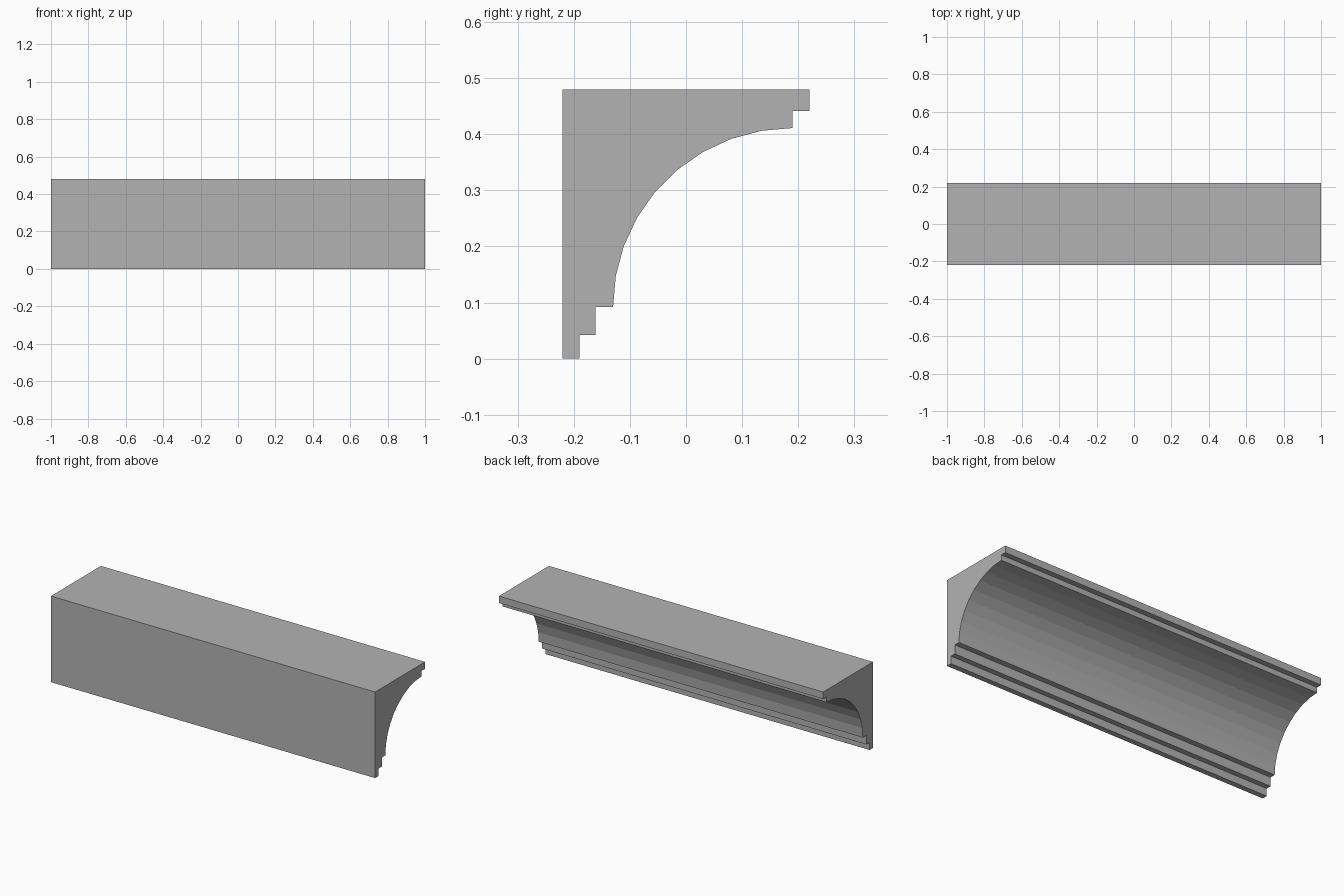
import bpy, bmesh, math

if "Cube" in bpy.data.objects:
    bpy.data.objects.remove(bpy.data.objects["Cube"])

# Cornice profile in (y, z): stepped foot, concave cove, stepped top lip
LENGTH = 2.0
foot = [(-0.22, 0), (-0.19, 0), (-0.19, 0.042), (-0.161, 0.042), (-0.161, 0.092)]
SEG = 9
cove = [(0.19 - 0.32 * math.cos(math.radians(90 * i / SEG)),
         0.092 + 0.319 * math.sin(math.radians(90 * i / SEG))) for i in range(SEG + 1)]
lip = [(0.19, 0.441), (0.22, 0.441), (0.22, 0.48), (-0.22, 0.48)]
profile = foot + cove + lip

# Extrude the profile along x
bm = bmesh.new()
end = bm.faces.new([bm.verts.new((-LENGTH / 2, y, z)) for y, z in profile])
res = bmesh.ops.extrude_face_region(bm, geom=[end], use_keep_orig=True)
moved = [g for g in res["geom"] if isinstance(g, bmesh.types.BMVert)]
bmesh.ops.translate(bm, verts=moved, vec=(LENGTH, 0, 0))
bmesh.ops.recalc_face_normals(bm, faces=bm.faces[:])

mesh = bpy.data.meshes.new("cornice_moulding")
bm.to_mesh(mesh)
bm.free()

# Plain grey plaster
mat = bpy.data.materials.new("plaster_grey")
mat.diffuse_color = (0.45, 0.45, 0.45, 1)
mat.use_nodes = True
mat.node_tree.nodes["Principled BSDF"].inputs["Base Color"].default_value = mat.diffuse_color
mesh.materials.append(mat)
obj = bpy.data.objects.new("cornice_moulding", mesh)
bpy.context.collection.objects.link(obj)
